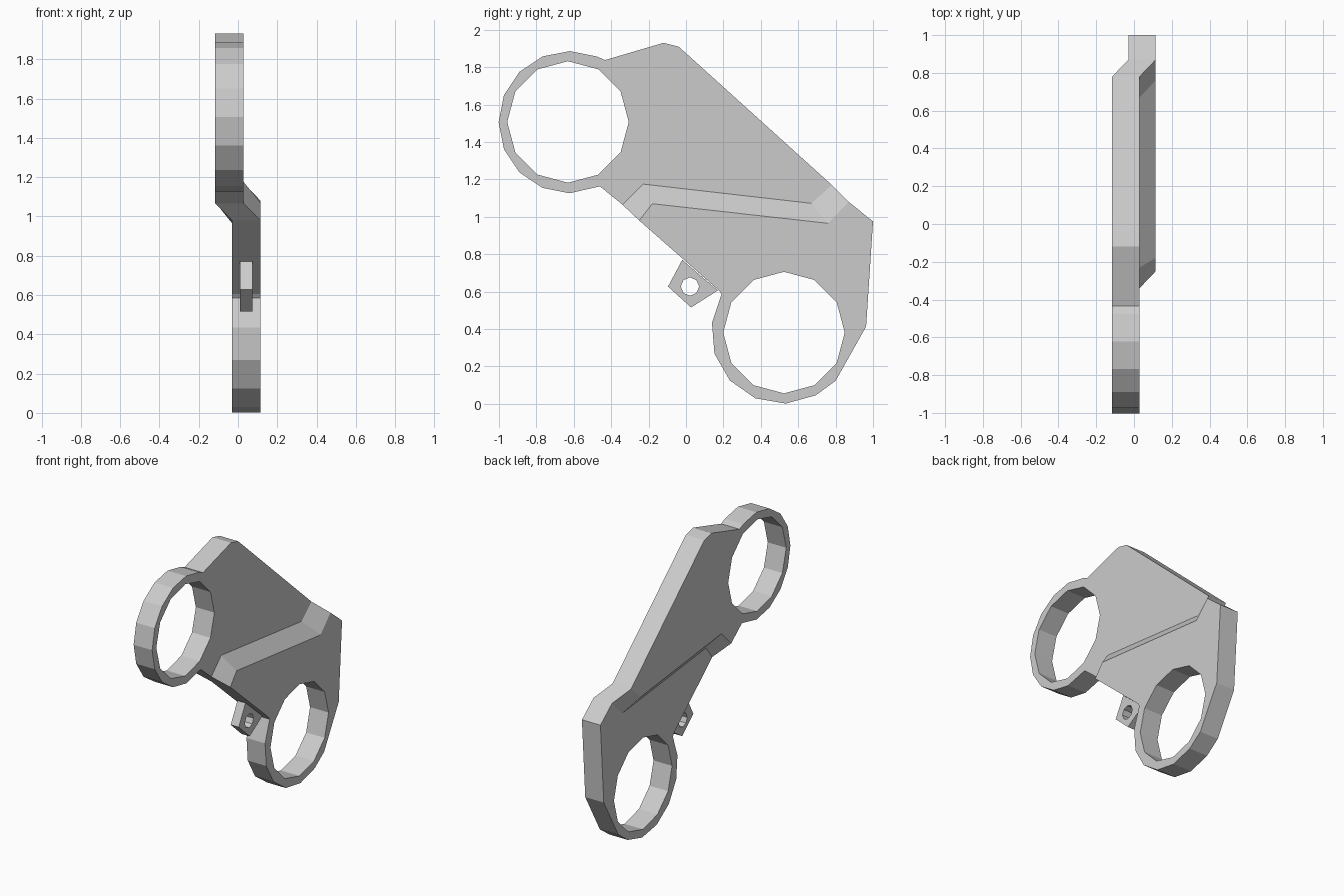
import bpy, bmesh
from math import cos, sin, radians
from mathutils import Vector

if "Cube" in bpy.data.objects:
    bpy.data.objects.remove(bpy.data.objects["Cube"])


def arc(cy, cz, r, a0, a1, n):
    """n points in the YZ plane from angle a0 to a1, both included."""
    angles = [radians(a0 + (a1 - a0) * i / (n - 1)) for i in range(n)]
    return [(cy + r * cos(a), cz + r * sin(a)) for a in angles]


def ring(cy, cz, r, n):
    return arc(cy, cz, r, 0, 360 - 360 / n, n)


def fill(bm, x, loops):
    """Fill an outline with holes, flat at the given x."""
    edges = []
    for loop in loops:
        vs = [bm.verts.new((x, y, z)) for y, z in loop]
        edges += [bm.edges.new((v, vs[i - 1])) for i, v in enumerate(vs)]
    bmesh.ops.triangle_fill(bm, use_beauty=True, use_dissolve=False,
                            edges=edges, normal=(1, 0, 0))


def thicken(bm, depth, name):
    """Copy the sheet along x, close its borders and make the object."""
    bmesh.ops.remove_doubles(bm, verts=bm.verts[:], dist=0.0005)
    faces = bm.faces[:]
    borders = [e for e in bm.edges if e.is_boundary]
    copy = {v: bm.verts.new(v.co + Vector((depth, 0, 0))) for v in bm.verts[:]}
    for f in faces:
        bm.faces.new([copy[v] for v in reversed(f.verts)])
    for e in borders:
        a, b = e.verts
        bm.faces.new((a, b, copy[b], copy[a]))
    bmesh.ops.recalc_face_normals(bm, faces=bm.faces[:])
    mesh = bpy.data.meshes.new(name)
    bm.to_mesh(mesh)
    bm.free()
    obj = bpy.data.objects.new(name, mesh)
    bpy.context.collection.objects.link(obj)
    return obj


X_UP, X_LOW, THICK = -0.116, -0.03, 0.145

# Bend lines of the offset, upper and lower edge
bend_up = [(-0.34, 1.065), (-0.23, 1.175), (0.67, 1.072), (0.78, 1.17)]
bend_low = [(-0.25, 0.98), (-0.18, 1.07), (0.76, 0.965), (0.87, 1.08)]

bm = bmesh.new()

# Upper plate with its ring
upper = bend_up[::-1] + [(-0.46, 1.163)]
upper += arc(-0.622, 1.506, 0.38, 270, 67.5, 10)
upper += [(-0.433, 1.838), (-0.12, 1.93), (-0.04, 1.91), (0.005, 1.87)]
fill(bm, X_UP, [upper, ring(-0.631, 1.507, 0.325, 12)])

# Lower plate with its ring
lower = bend_low + [(1.0, 0.975), (0.963, 0.413), (0.80, 0.123)]
lower += arc(0.515, 0.381, 0.38, -62, -188, 6)
lower += [(0.19, 0.585), (0.176, 0.606)]
fill(bm, X_LOW, [lower, ring(0.524, 0.381, 0.325, 12)])

# Sloped step joining the two plates
top = [bm.verts.new((X_UP, y, z)) for y, z in bend_up]
low = [bm.verts.new((X_LOW, y, z)) for y, z in bend_low]
for i in range(3):
    bm.faces.new((top[i], top[i + 1], low[i + 1], low[i]))
thicken(bm, THICK, "offset_bracket_plate")

# Small lug with a bolt hole
bm = bmesh.new()
lug = [(-0.02, 0.77), (-0.096, 0.627), (0.027, 0.515), (0.17, 0.606)]
fill(bm, 0.01, [lug, ring(0.021, 0.627, 0.049, 8)])
thicken(bm, 0.063, "cable_lug")
